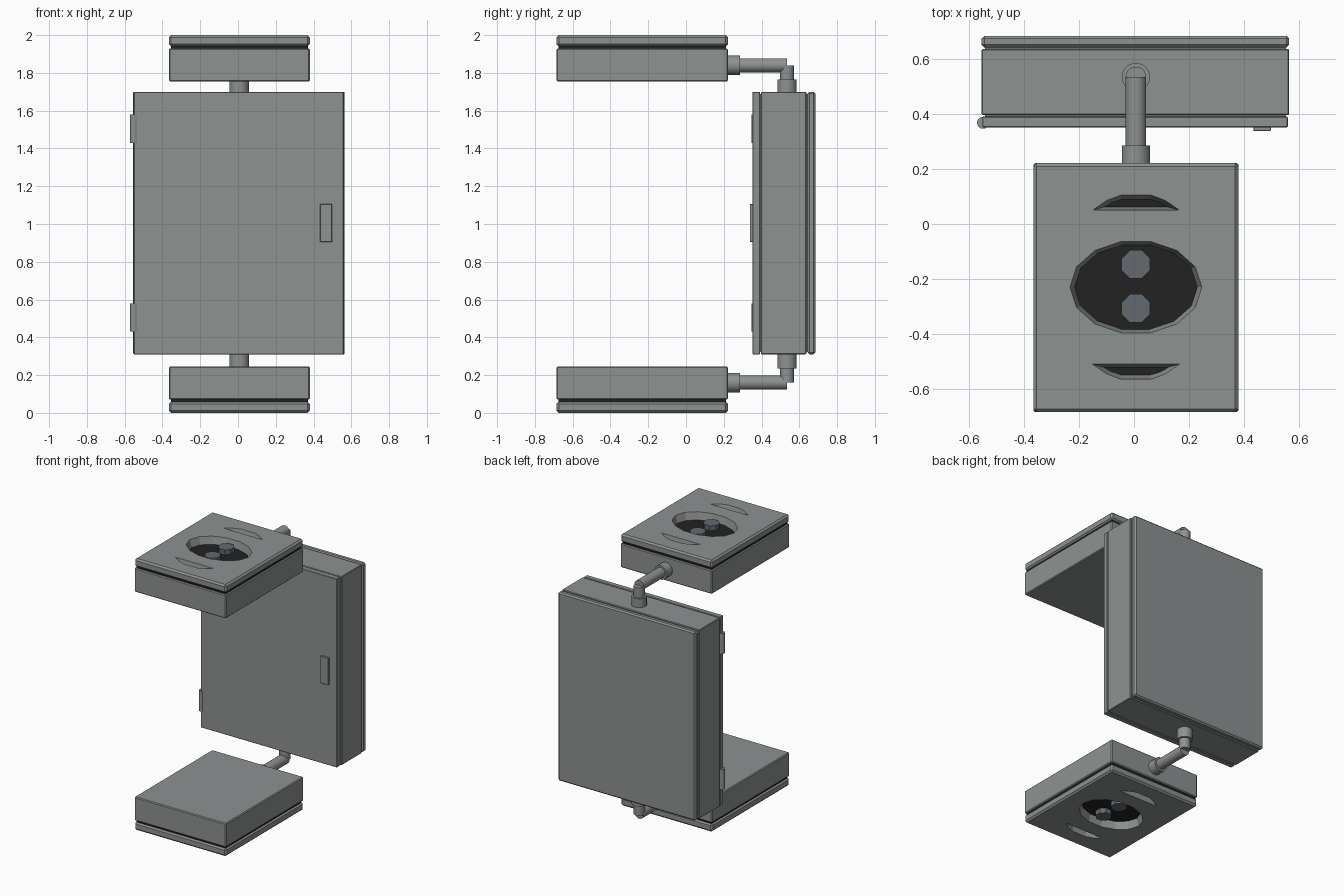
import bpy, bmesh, math
from mathutils import Matrix, Vector

cube = bpy.data.objects.get("Cube")
if cube:
    bpy.data.objects.remove(cube, do_unlink=True)

CX = 0.007       # shared centre line in x
HEAD_Y = -0.23   # centre of each head in y


def material(name, rgb):
    m = bpy.data.materials.new(name)
    m.use_nodes = True
    m.diffuse_color = (*rgb, 1)
    bsdf = next(n for n in m.node_tree.nodes if n.type == 'BSDF_PRINCIPLED')
    bsdf.inputs["Base Color"].default_value = (*rgb, 1)
    return m


GREY = material("metal grey", (0.27, 0.287, 0.283))
BLACK = material("black", (0.016, 0.016, 0.016))
PIN = material("blue grey", (0.125, 0.143, 0.163))


def finish(name, bm, mat, smooth=False):
    bmesh.ops.recalc_face_normals(bm, faces=bm.faces[:])
    me = bpy.data.meshes.new(name)
    bm.to_mesh(me)
    bm.free()
    me.materials.append(mat)
    ob = bpy.data.objects.new(name, me)
    bpy.context.collection.objects.link(ob)
    if smooth:
        bpy.ops.object.select_all(action='DESELECT')
        ob.select_set(True)
        bpy.context.view_layer.objects.active = ob
        bpy.ops.object.shade_smooth_by_angle(angle=math.radians(40))
    return ob


def box(name, x, y, z, mat=GREY, bevel=0.0):
    bm = bmesh.new()
    size = Vector((x[1] - x[0], y[1] - y[0], z[1] - z[0]))
    mid = Vector((x[0] + x[1], y[0] + y[1], z[0] + z[1])) / 2
    bmesh.ops.create_cube(bm, size=1, matrix=Matrix.Translation(mid) @ Matrix.Diagonal((*size, 1)))
    if bevel:
        bmesh.ops.bevel(bm, geom=bm.edges[:], offset=bevel, segments=1, affect='EDGES')
    return finish(name, bm, mat)


def rod(name, a, b, r, sides=16, mat=GREY, smooth=True):
    a, b = Vector(a), Vector(b)
    axis = b - a
    bm = bmesh.new()
    turn = axis.to_track_quat('Z', 'Y').to_matrix().to_4x4()
    spin = Matrix.Rotation(math.pi / sides, 4, 'Z')
    bmesh.ops.create_cone(bm, cap_ends=True, segments=sides, radius1=r, radius2=r, depth=axis.length,
                          matrix=Matrix.Translation((a + b) / 2) @ turn @ spin)
    return finish(name, bm, mat, smooth)


def tapered(name, low, high, z0, z1):
    """Prism between two outlines with the same number of points."""
    bm = bmesh.new()
    lo = [bm.verts.new((x, y, z0)) for x, y in low]
    hi = [bm.verts.new((x, y, z1)) for x, y in high]
    bm.faces.new(lo)
    bm.faces.new(hi)
    n = len(lo)
    for i in range(n):
        bm.faces.new((lo[i], lo[(i + 1) % n], hi[(i + 1) % n], hi[i]))
    return finish(name, bm, GREY)


def cut(target, cutter):
    mod = target.modifiers.new("cut", 'BOOLEAN')
    mod.operation = 'DIFFERENCE'
    mod.solver = 'EXACT'
    mod.object = cutter
    bpy.context.view_layer.objects.active = target
    bpy.ops.object.modifier_apply(modifier=mod.name)
    bpy.data.objects.remove(cutter, do_unlink=True)


def oval(rx, ry, n=14):
    return [(CX + rx * math.cos(math.tau * i / n), HEAD_Y + ry * math.sin(math.tau * i / n))
            for i in range(n)]


def slot(half, side):
    """Symmetric crescent outline; side picks the far or near end of the lid."""
    pts = half + [(-x, y) for x, y in reversed(half)]
    return [(CX + x, HEAD_Y + side * y) for x, y in pts]


# Cabinet: body, door, back panel and the recessed seams between them
box("cabinet_body", (-0.555, 0.565), (0.397, 0.637), (0.31, 1.70), bevel=0.004)
box("cabinet_core", (-0.543, 0.553), (0.37, 0.66), (0.322, 1.688))
box("cabinet_door", (-0.552, 0.56), (0.352, 0.391), (0.31, 1.70), bevel=0.003)
box("back_panel", (-0.555, 0.565), (0.643, 0.685), (0.31, 1.70), bevel=0.01)
box("door_handle", (0.435, 0.498), (0.338, 0.356), (0.905, 1.105), bevel=0.002)
for label, z in (("lower", 0.43), ("upper", 1.43)):
    rod(label + "_hinge", (-0.55, 0.368, z), (-0.55, 0.368, z + 0.15), 0.022, 10)

# Upper head: body, dark seal and lid
hx, hy = (-0.366, 0.38), (-0.685, 0.222)
head = [box("head_body", hx, hy, (1.755, 1.93), bevel=0.006)]
head.append(box("head_seal", (hx[0] + 0.01, hx[1] - 0.01), (hy[0] + 0.01, hy[1] - 0.01),
                (1.92, 1.946), BLACK))
lid = box("head_lid", hx, hy, (1.94, 2.0), bevel=0.012)
head.append(lid)

# Oval socket and two crescent slots cut through the lid
cut(lid, tapered("socket_cutter", oval(0.219, 0.154), oval(0.243, 0.173), 1.93, 2.01))
inner = [(0.105, 0.295), (0.085, 0.305), (0.055, 0.314)]
outer = [(0.166, 0.278), (0.108, 0.318), (0.055, 0.338)]
for side in (1, -1):
    cut(lid, tapered("slot_cutter", slot(inner, side), slot(outer, side), 1.93, 2.01))

# Pins standing in the socket
for label, y in (("far", -0.147), ("near", -0.307)):
    head.append(rod(label + "_pin", (CX, y, 1.94), (CX, y, 1.982), 0.056, 8, PIN, False))

# Bent pipe with a collar at each end
py, pz = 0.535, 1.84
head.append(rod("arm_pipe", (CX, 0.21, pz), (CX, py, pz), 0.038))
head.append(rod("riser_pipe", (CX, py, 1.69), (CX, py, pz), 0.038))
head.append(rod("arm_collar", (CX, 0.21, pz), (CX, 0.286, pz), 0.052))
head.append(rod("riser_collar", (CX, py, 1.69), (CX, py, 1.765), 0.052))

# Lower head and pipe mirror the upper ones about z = 1
mirror = Matrix.Translation((0, 0, 2)) @ Matrix.Diagonal((1, 1, -1, 1))
for ob in head:
    twin = ob.copy()
    twin.data = ob.data.copy()
    twin.data.transform(mirror)
    twin.data.flip_normals()
    twin.name = "lower_" + ob.name
    ob.name = "upper_" + ob.name
    bpy.context.collection.objects.link(twin)
